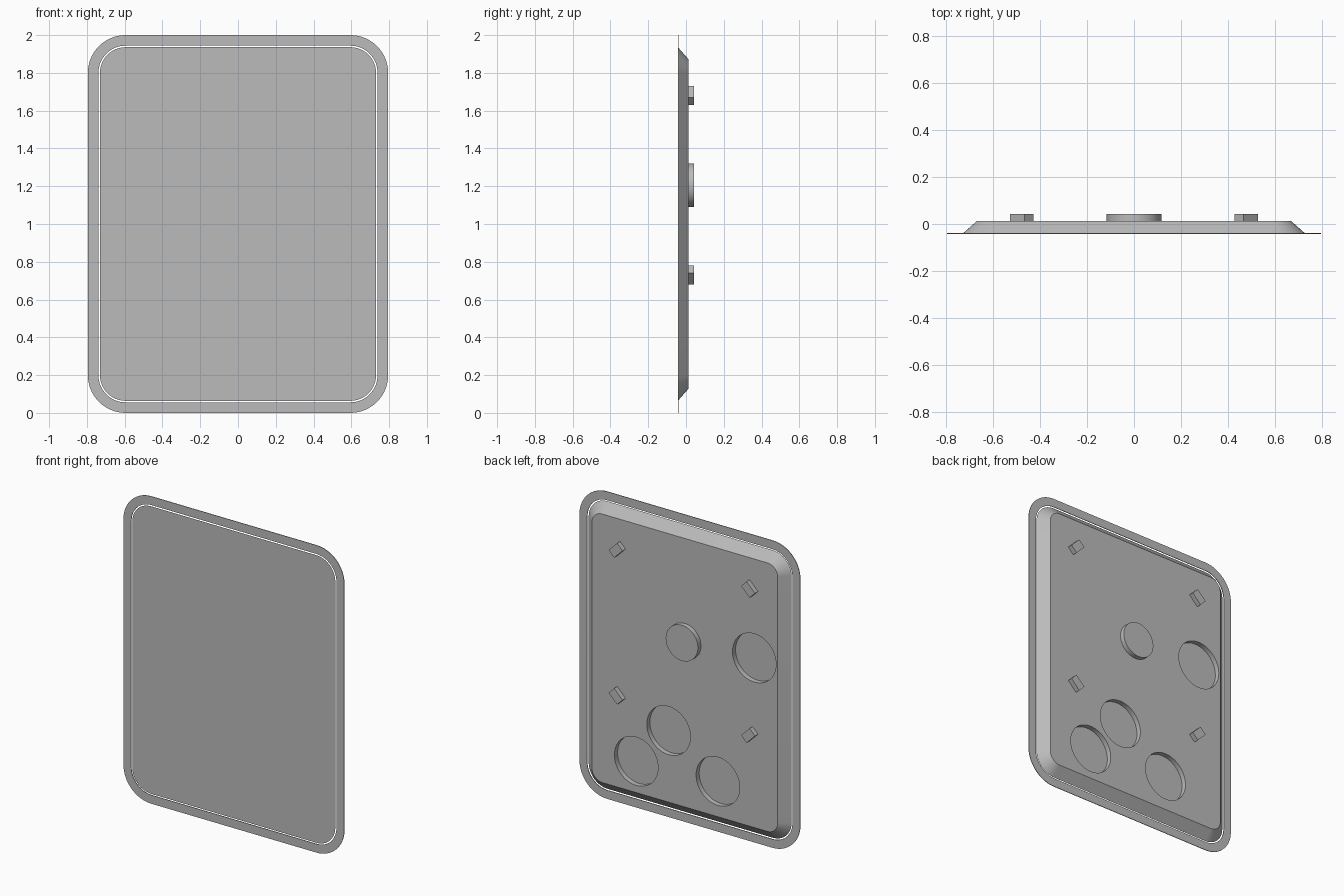
import bpy, bmesh, math
from mathutils import Matrix, Vector

cube = bpy.data.objects.get("Cube")
if cube:
    bpy.data.objects.remove(cube, do_unlink=True)

# One plain grey for everything
GREY = (0.5, 0.5, 0.5, 1)
mat = bpy.data.materials.new("plain_grey")
mat.use_nodes = True
mat.diffuse_color = GREY
mat.node_tree.nodes["Principled BSDF"].inputs["Base Color"].default_value = GREY

FRONT, PLATE, TIP = -0.043, 0.012, 0.043   # depth levels along y
HALF_W, HALF_H, RADIUS = 0.795, 1.0, 0.2


def rounded_loop(bm, inset, y, steps=16):
    """Rounded rectangle of vertices, inset from the outer outline."""
    r = RADIUS - inset
    cx, cz = HALF_W - RADIUS, HALF_H - RADIUS
    loop = []
    for i, (sx, sz) in enumerate([(1, 1), (-1, 1), (-1, -1), (1, -1)]):
        for k in range(steps + 1):
            a = math.pi / 2 * (i + k / steps)
            loop.append(bm.verts.new((sx * cx + r * math.cos(a), y,
                                      1 + sz * cz + r * math.sin(a))))
    return loop


def bridge(bm, a, b):
    n = len(a)
    for i in range(n):
        j = (i + 1) % n
        bm.faces.new((a[i], a[j], b[j], b[i]))


def finish(name, bm, smooth=True):
    bmesh.ops.recalc_face_normals(bm, faces=bm.faces)
    mesh = bpy.data.meshes.new(name)
    bm.to_mesh(mesh)
    bm.free()
    mesh.materials.append(mat)
    ob = bpy.data.objects.new(name, mesh)
    bpy.context.collection.objects.link(ob)
    if smooth:
        shade(ob)
    return ob


def select(ob):
    bpy.ops.object.select_all(action='DESELECT')
    ob.select_set(True)
    bpy.context.view_layer.objects.active = ob


def shade(ob):
    select(ob)
    bpy.ops.object.shade_smooth_by_angle(angle=math.radians(30))


def disc(name, x, z, r, y0, y1):
    """Round disc whose axis runs along y."""
    bm = bmesh.new()
    place = (Matrix.Translation((x, (y0 + y1) / 2, z))
             @ Matrix.Rotation(math.pi / 2, 4, 'X'))
    bmesh.ops.create_cone(bm, cap_ends=True, segments=64, radius1=r, radius2=r,
                          depth=y1 - y0, matrix=place)
    return finish(name, bm)


# Thin outer frame, separated from the panel by a narrow gap
bm = bmesh.new()
loops = [rounded_loop(bm, inset, y) for inset, y in
         [(0, FRONT), (0, FRONT + 0.004), (0.056, FRONT + 0.004), (0.056, FRONT)]]
for i in range(4):
    bridge(bm, loops[i], loops[(i + 1) % 4])
finish("outer_frame", bm)

# Panel with sloped edges
bm = bmesh.new()
front = rounded_loop(bm, 0.064, FRONT)
back = rounded_loop(bm, 0.126, PLATE)
bridge(bm, front, back)
bm.faces.new(front)
bm.faces.new(back)
panel = finish("panel", bm, smooth=False)

# Round pockets sunk into the back of the panel
for x, z in [(-0.5, 1.23), (0.117, 0.592), (0.35, 0.33), (-0.238, 0.357)]:
    cutter = disc("pocket_cutter", x, z, 0.157, PLATE - 0.032, PLATE + 0.05)
    cutter.hide_render = True
    mod = panel.modifiers.new("pocket", 'BOOLEAN')
    mod.operation = 'DIFFERENCE'
    mod.solver = 'EXACT'
    mod.object = cutter
    select(panel)
    bpy.ops.object.modifier_apply(modifier=mod.name)
    bpy.data.objects.remove(cutter, do_unlink=True)
shade(panel)

# Raised round boss
disc("center_boss", 0, 1.205, 0.116, PLATE - 0.002, TIP)

# Four small diagonal blocks
for side, sx in (("left", 1), ("right", -1)):
    for level, sz in (("upper", 1), ("lower", -1)):
        bm = bmesh.new()
        place = (Matrix.Translation((sx * 0.477, (PLATE - 0.002 + TIP) / 2, 1.205 + sz * 0.475))
                 @ Matrix.Rotation(sx * sz * math.pi / 4, 4, 'Y')
                 @ Matrix.Diagonal(Vector((0.086, TIP - PLATE + 0.002, 0.056, 1))))
        bmesh.ops.create_cube(bm, size=1, matrix=place)
        finish(f"{level}_{side}_block", bm, smooth=False)
